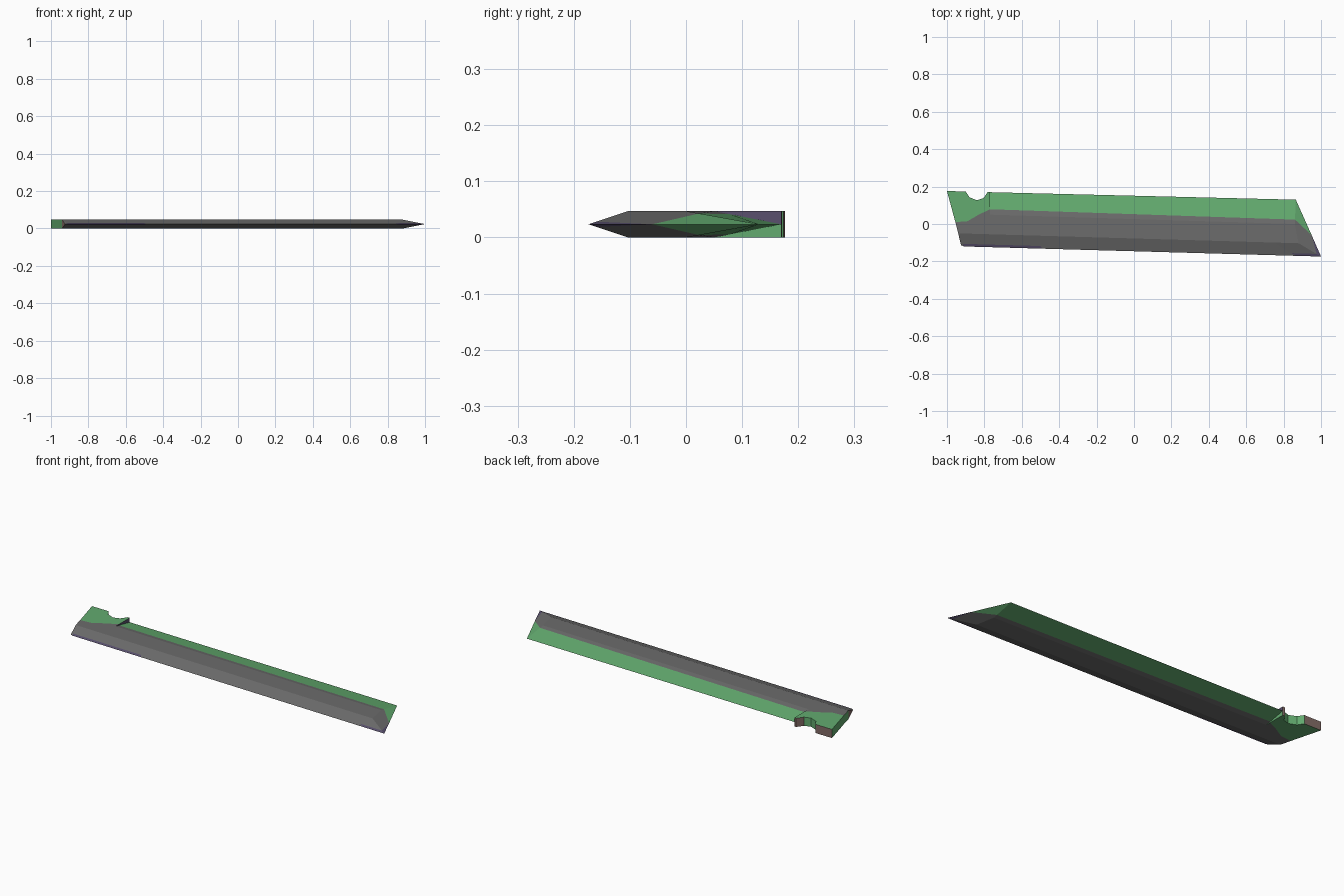
import bpy
import bmesh
from mathutils import Vector

cube = bpy.data.objects.get("Cube")
if cube:
    bpy.data.objects.remove(cube, do_unlink=True)

H = 0.0235  # half thickness
COLOURS = {
    "blade_green": (0.125, 0.41, 0.16),
    "steel_grey": (0.15, 0.15, 0.15),
    "edge_purple": (0.10, 0.08, 0.155),
    "notch_brown": (0.23, 0.15, 0.135),
}
GREEN, GREY, PURPLE, BROWN = range(4)


def material(name, rgb):
    mat = bpy.data.materials.new(name)
    mat.use_nodes = True
    mat.diffuse_color = (*rgb, 1)
    mat.node_tree.nodes["Principled BSDF"].inputs["Base Color"].default_value = (*rgb, 1)
    return mat


def top(x, y):
    return Vector((x, y, H))


def mid(x, y):
    return Vector((x, y, 0))


def flat(p):
    return mid(p.x, p.y)


def row(a, b, stops):
    return [a.lerp(b, t) for t in stops]


bm = bmesh.new()


def face(points, colour, under=None):
    """Add a face to the upper half and its mirror image to the lower half."""
    for side in (1, -1):
        verts = [bm.verts.new((p.x, p.y, H + side * p.z)) for p in points]
        f = bm.faces.new(verts)
        f.material_index = colour if side == 1 or under is None else under


# Key corners of the blade
front_l, front_r = mid(-0.91, -0.12), mid(1.0, -0.174)
bevel_l, bevel_r = top(-0.94, -0.05), top(0.88, -0.103)
ridge_l, ridge_r = top(-0.77, 0.05), top(0.86, 0.0)
back_l, back_r = mid(-0.77, 0.17), mid(0.865, 0.13)
tint_l, tint_r = ridge_l.lerp(back_l, 0.24), ridge_r.lerp(back_r, 0.18)
step_tint, step_back = top(tint_l.x, tint_l.y), top(-0.77, 0.17)
heel = mid(-0.925, -0.113)
end_mid = mid(0.95, -0.06)
wall = [top(-1.0, 0.176), top(-0.955, 0.01), bevel_l]

# Front cutting bevel with a tinted strip along the edge
stops = [0, 0.22, 0.93, 1]
front, bevel = row(front_l, front_r, stops), row(bevel_l, bevel_r, stops)
strip = [f.lerp(b, 0.2) for f, b in zip(front, bevel)]
for i in range(3):
    face([front[i], front[i + 1], strip[i + 1], strip[i]], GREY if i == 1 else PURPLE)
    face([strip[i], strip[i + 1], bevel[i + 1], bevel[i]], GREY)
face([bevel_l, strip[0], front_l, heel], GREY)

# Flat top, with the tint border running across the block
border = [step_tint, top(-0.83, 0.05), top(-0.89, 0.015), wall[1]]
face(bevel + [ridge_r, ridge_l] + border, GREY)

# Back bevel
face([ridge_l, ridge_r, tint_r, tint_l], GREY)
face([tint_l, tint_r, back_r, back_l], GREEN)

# Slanted tip
face([bevel_r, strip[3], end_mid, tint_r, ridge_r], GREY)
face([strip[3], front_r, end_mid], PURPLE)
face([tint_r, end_mid, back_r], GREEN)

# Notched block at the thick end
notch = [wall[0], top(-0.90, 0.174), top(-0.88, 0.143), top(-0.84, 0.127),
         top(-0.805, 0.138), top(-0.782, 0.171), step_back]
face(notch + border, GREEN)
for i, (a, b) in enumerate(zip(notch, notch[1:])):
    face([a, b, flat(b), flat(a)], BROWN if i in (0, 4, 5) else GREEN)
face([ridge_l, step_tint, step_back, back_l, tint_l], PURPLE, GREEN)

# End wall
for a, b in zip(wall, wall[1:]):
    face([a, b, flat(b), flat(a)], GREEN)
face([bevel_l, flat(bevel_l), heel], BROWN)

bmesh.ops.remove_doubles(bm, verts=bm.verts, dist=0.0001)
bmesh.ops.recalc_face_normals(bm, faces=bm.faces)
mesh = bpy.data.meshes.new("blade")
bm.to_mesh(mesh)
bm.free()
for name, rgb in COLOURS.items():
    mesh.materials.append(material(name, rgb))
blade = bpy.data.objects.new("blade", mesh)
bpy.context.collection.objects.link(blade)
